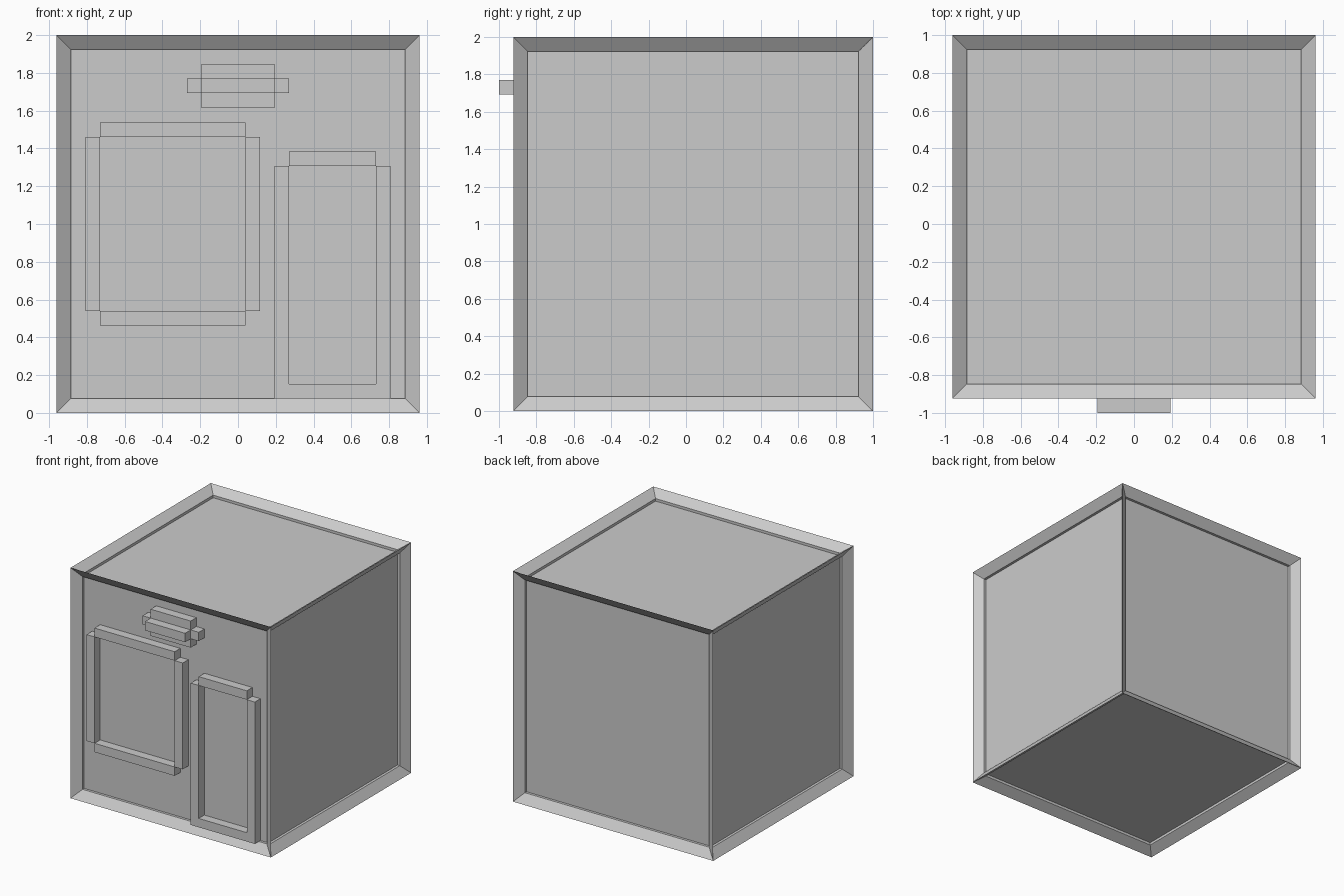
import bpy, bmesh

if "Cube" in bpy.data.objects:
    bpy.data.objects.remove(bpy.data.objects["Cube"])

U = 1 / 13  # one block


def finish(name, bm):
    bmesh.ops.recalc_face_normals(bm, faces=bm.faces)
    mesh = bpy.data.meshes.new(name)
    bm.to_mesh(mesh)
    bm.free()
    ob = bpy.data.objects.new(name, mesh)
    bpy.context.collection.objects.link(ob)
    return ob


def relief(name, outline, front=-12, back=-11):
    """Extrude an x-z outline (in blocks) between two y depths."""
    bm = bmesh.new()
    face = bm.faces.new([bm.verts.new((x * U, back * U, z * U)) for x, z in outline])
    out = bmesh.ops.extrude_face_region(bm, geom=[face], use_keep_orig=True)
    moved = [v for v in out["geom"] if isinstance(v, bmesh.types.BMVert)]
    bmesh.ops.translate(bm, verts=moved, vec=(0, (front - back) * U, 0))
    return finish(name, bm)


def rect(x0, x1, z0, z1):
    return [(x0, z0), (x1, z0), (x1, z1), (x0, z1)]


# House body: a block with every face sunk inside a one-block frame
bm = bmesh.new()
bmesh.ops.create_cube(bm, size=1)
bmesh.ops.scale(bm, verts=bm.verts, vec=(25 * U, 25 * U, 26 * U))
bmesh.ops.translate(bm, verts=bm.verts, vec=(0, 0.5 * U, 13 * U))
bmesh.ops.inset_individual(bm, faces=list(bm.faces), thickness=U, depth=-U)
finish("house_body", bm)

# Window surround: four bars with open corners
relief("window_left", rect(-10.5, -9.5, 7, 19))
relief("window_right", rect(0.5, 1.5, 7, 19))
relief("window_sill", rect(-9.5, 0.5, 6, 7))
relief("window_lintel", rect(-9.5, 0.5, 19, 20))

# Door surround: jambs joined by a threshold, plus the lintel
relief("door_frame", [(2.5, 1), (10.5, 1), (10.5, 17), (9.5, 17),
                      (9.5, 2), (3.5, 2), (3.5, 17), (2.5, 17)])
relief("door_lintel", rect(3.5, 9.5, 17, 18))

# Sign: stepped plate with a raised middle bar
half = [(2.5, 21), (2.5, 22), (3.5, 22), (3.5, 23), (2.5, 23), (2.5, 24)]
relief("sign_plate", half + [(-x, z) for x, z in reversed(half)])
relief("sign_bar", rect(-2.5, 2.5, 22, 23), front=-13, back=-12)
